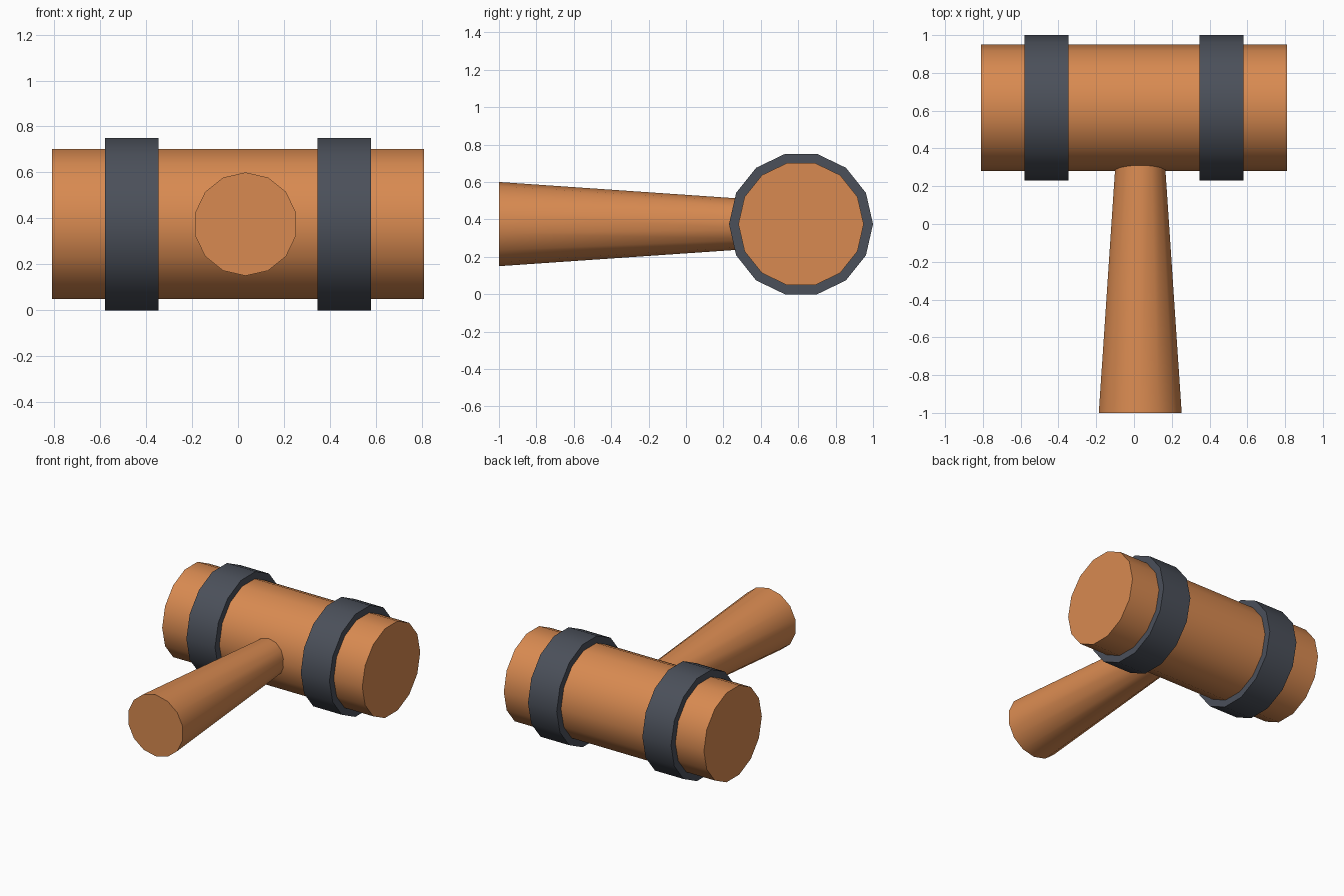
import bpy, bmesh, math
from mathutils import Vector

if "Cube" in bpy.data.objects:
    bpy.data.objects.remove(bpy.data.objects["Cube"])

SIDES = 14
HEAD_Y, MID_Z = 0.615, 0.375


def material(name, rgb):
    m = bpy.data.materials.new(name)
    m.diffuse_color = (*rgb, 1)
    m.use_nodes = True
    m.node_tree.nodes["Principled BSDF"].inputs["Base Color"].default_value = m.diffuse_color
    return m


wood = material("warm wood", (0.69, 0.255, 0.082))
iron = material("dark iron", (0.070, 0.080, 0.102))


def lathe(name, mat, origin, axis, u, profile, closed=False):
    """Spin (distance, radius) pairs about axis; the first vertex lies along u."""
    axis, u, origin = Vector(axis), Vector(u), Vector(origin)
    v = axis.cross(u)
    bm = bmesh.new()
    rings = []
    for d, r in profile:
        angles = [2 * math.pi * i / SIDES for i in range(SIDES)]
        rings.append([bm.verts.new(origin + axis * d + (u * math.cos(a) + v * math.sin(a)) * r)
                      for a in angles])
    pairs = list(zip(rings, rings[1:]))
    if closed:
        pairs.append((rings[-1], rings[0]))
    else:
        bm.faces.new(rings[0][::-1])
        bm.faces.new(rings[-1])
    for a, b in pairs:
        for i in range(SIDES):
            j = (i + 1) % SIDES
            bm.faces.new((a[i], a[j], b[j], b[i]))
    bmesh.ops.recalc_face_normals(bm, faces=bm.faces)
    mesh = bpy.data.meshes.new(name)
    bm.to_mesh(mesh)
    bm.free()
    mesh.materials.append(mat)
    ob = bpy.data.objects.new(name, mesh)
    bpy.context.collection.objects.link(ob)
    bpy.ops.object.select_all(action='DESELECT')
    ob.select_set(True)
    bpy.context.view_layer.objects.active = ob
    bpy.ops.object.shade_smooth_by_angle(angle=math.radians(30))
    return ob


# Mallet head, lying along x
lathe("mallet_head", wood, (0, HEAD_Y, MID_Z), (1, 0, 0), (0, 1, 0),
      [(-0.81, 0.335), (0.81, 0.335)])

# Two iron bands around the head
for name, x in (("left_band", -0.463), ("right_band", 0.463)):
    lathe(name, iron, (x, HEAD_Y, MID_Z), (1, 0, 0), (0, 1, 0),
          [(-0.116, 0.33), (-0.116, 0.385), (0.116, 0.385), (0.116, 0.33)], closed=True)

# Handle, widening away from the head and slightly off centre
lathe("handle", wood, (0.033, -1, MID_Z), (0, 1, 0), (0, 0, 1),
      [(0, 0.225), (1.4, 0.129)])
